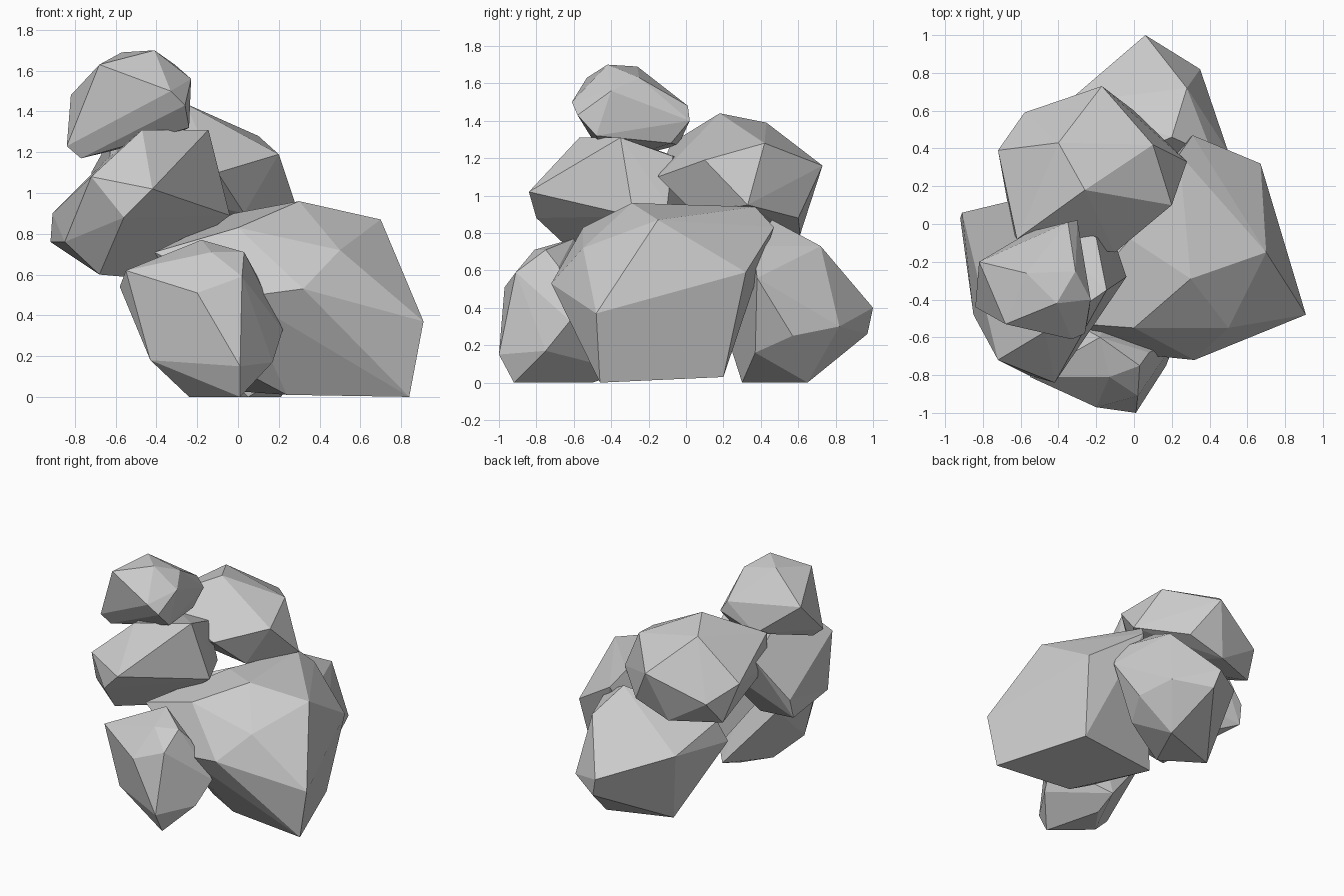
import bpy, bmesh


def boulder(name, *corners):
    """A faceted stone: the convex hull of a few chiselled corners."""
    bm = bmesh.new()
    for c in corners:
        bm.verts.new(c)
    bmesh.ops.convex_hull(bm, input=bm.verts[:])
    loose = [v for v in bm.verts if not v.link_faces]
    bmesh.ops.delete(bm, geom=loose, context='VERTS')
    bmesh.ops.dissolve_limit(bm, angle_limit=0.06, verts=bm.verts[:], edges=bm.edges[:])
    bmesh.ops.recalc_face_normals(bm, faces=bm.faces[:])
    mesh = bpy.data.meshes.new(name)
    bm.to_mesh(mesh)
    bm.free()
    obj = bpy.data.objects.new(name, mesh)
    bpy.context.collection.objects.link(obj)
    return obj


# Largest stone, lower right
boulder("large_base_boulder",
        (.30, -.29, .96), (.70, -.15, .87), (.91, -.48, .37), (.84, -.46, 0),
        (.32, -.72, .53), (.67, .32, .59), (.31, .47, .83), (.24, .37, .94),
        (-.02, -.08, .90), (-.41, -.52, .71), (.60, .20, .03), (.24, -.40, .01),
        (-.04, .12, .03), (.50, -.55, .72), (0, -.55, .83), (.02, -.69, .49),
        (.07, -.40, .10))

# Lower stone at the front
boulder("front_base_boulder",
        (-.18, -.60, .77), (.03, -.75, .71), (-.13, -.81, .71), (.02, -.91, .59),
        (-.20, -.97, .51), (-.55, -.81, .62), (-.58, -.70, .54), (-.43, -.80, .18),
        (-.24, -.70, 0), (.01, -.92, 0), (.01, -1, .15), (.22, -.62, .33),
        (.08, -.68, .62), (.17, -.75, .17), (-.45, -.45, .50), (-.10, -.50, 0),
        (-.08, -.32, .06))

# Lower stone at the back
boulder("back_base_boulder",
        (.06, 1, .40), (.35, .82, .30), (.28, .72, .73), (.10, .97, .26),
        (.21, .65, 0), (-.24, .49, 0), (.05, .30, 0), (.50, .38, .56),
        (.43, .57, .25), (-.40, .20, .66), (-.36, .64, .55), (.20, .46, .87),
        (.33, .37, .16), (.42, .36, .73), (-.45, .14, .50))

# Middle stone on the left
boulder("middle_boulder",
        (-.42, -.84, 1.02), (-.72, -.72, 1.08), (-.56, -.80, .88), (-.47, -.57, 1.31),
        (-.145, -.35, 1.31), (-.20, -.07, 1.21), (-.91, .06, .90), (-.92, .03, .76),
        (-.85, -.48, .76), (-.68, -.50, .60), (-.45, -.25, .58), (-.04, -.28, .89),
        (-.10, -.10, .95), (-.66, .12, 1.15))

# Upper stone at the back
boulder("back_upper_boulder",
        (-.26, .18, 1.44), (-.40, .43, 1.39), (.20, .10, 1.19), (.10, .42, 1.28),
        (.28, .33, .95), (-.17, .73, 1.16), (-.58, .59, .98), (-.72, .39, 1.10),
        (-.10, -.15, 1.10), (-.64, -.05, 1.05), (-.62, -.08, 1.28), (-.28, .61, .79),
        (-.63, .46, .81), (.03, .05, .90), (0, .60, .88))

# Small stone on top
boulder("top_boulder",
        (-.41, -.42, 1.70), (-.57, -.26, 1.69), (-.68, -.53, 1.63), (-.82, -.20, 1.48),
        (-.84, -.44, 1.23), (-.77, -.42, 1.17), (-.33, -.61, 1.50), (-.26, -.58, 1.43),
        (-.31, -.25, 1.63), (-.23, -.40, 1.56), (-.35, .01, 1.48), (-.30, .02, 1.40),
        (-.24, -.48, 1.32), (-.32, -.08, 1.28), (-.55, -.04, 1.27))
